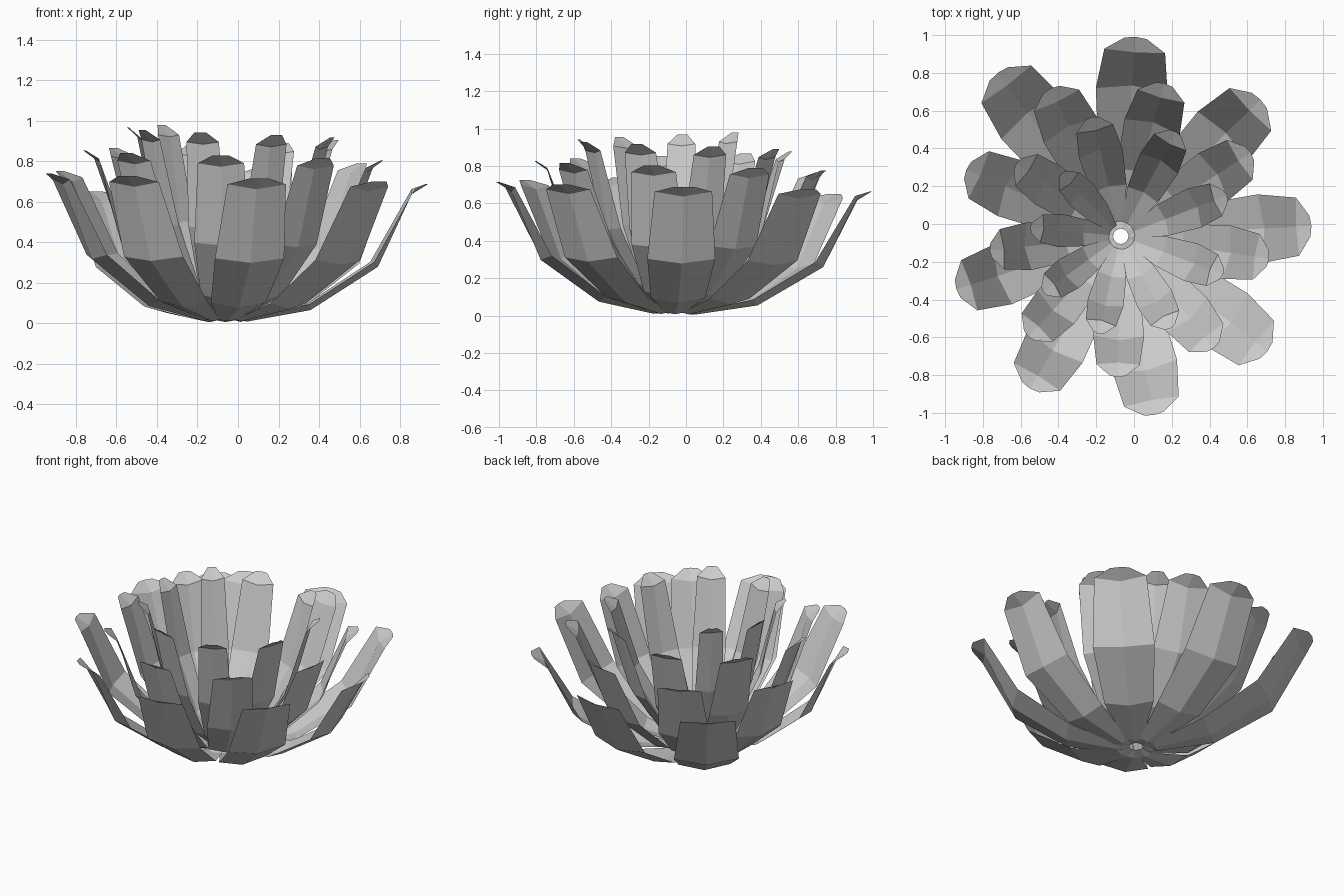
import bpy, math

if "Cube" in bpy.data.objects:
    bpy.data.objects.remove(bpy.data.objects["Cube"])

COUNT = 27
CENTER = (-0.07, -0.065)
STEP = -41.3

# centreline profiles (radius, height) of the outermost and innermost petal
OUTER = [(0.04, 0.03), (0.12, 0.005), (0.46, 0.05), (0.82, 0.25), (1.00, 0.60), (1.075, 0.65)]
INNER = [(0.04, 0.03), (0.06, 0.03), (0.19, 0.18), (0.32, 0.50), (0.385, 0.92), (0.45, 0.98)]
# half widths and cupping of the side edges along the petal
WIDTH = [0.02, 0.055, 0.155, 0.195, 0.165, 0.06]
CUP = [0.0, 0.01, 0.035, 0.04, 0.015, 0.0]


def petal(i):
    t = i / (COUNT - 1)
    a = math.radians(127 + STEP * i)
    ca, sa = math.cos(a), math.sin(a)
    prof = [(p[0] + (q[0] - p[0]) * t, p[1] + (q[1] - p[1]) * t) for p, q in zip(OUTER, INNER)]
    size = 1 - 0.57 * t
    verts, faces = [], []
    for k, (r, z) in enumerate(prof):
        # normal of the profile, pointing to the inside of the cup
        p, q = prof[max(k - 1, 0)], prof[min(k + 1, 5)]
        dr, dz = q[0] - p[0], q[1] - p[1]
        d = math.hypot(dr, dz)
        nr, nz = -dz / d, dr / d
        for s in (-1, 0, 1):
            c = CUP[k] * abs(s) * size
            rr, zz, w = r + nr * c, z + nz * c, s * WIDTH[k] * size
            if k == 4 and s:          # shoulders of the curled tip
                rr, zz = rr + 0.02, zz + 0.02 * size
            if k == 5 and s == 0:     # blunt point
                rr += 0.008
            verts.append((CENTER[0] + rr * ca - w * sa, CENTER[1] + rr * sa + w * ca, max(zz, 0)))
    for k in range(5):
        for j in range(2):
            b = 3 * k + j
            faces.append((b, b + 3, b + 4, b + 1))
    me = bpy.data.meshes.new("petal")
    me.from_pydata(verts, [], faces)
    ob = bpy.data.objects.new("petal_%02d" % (i + 1), me)
    bpy.context.collection.objects.link(ob)


# spiral of petals, from the wide low ones to the narrow upright ones
for i in range(COUNT):
    petal(i)
